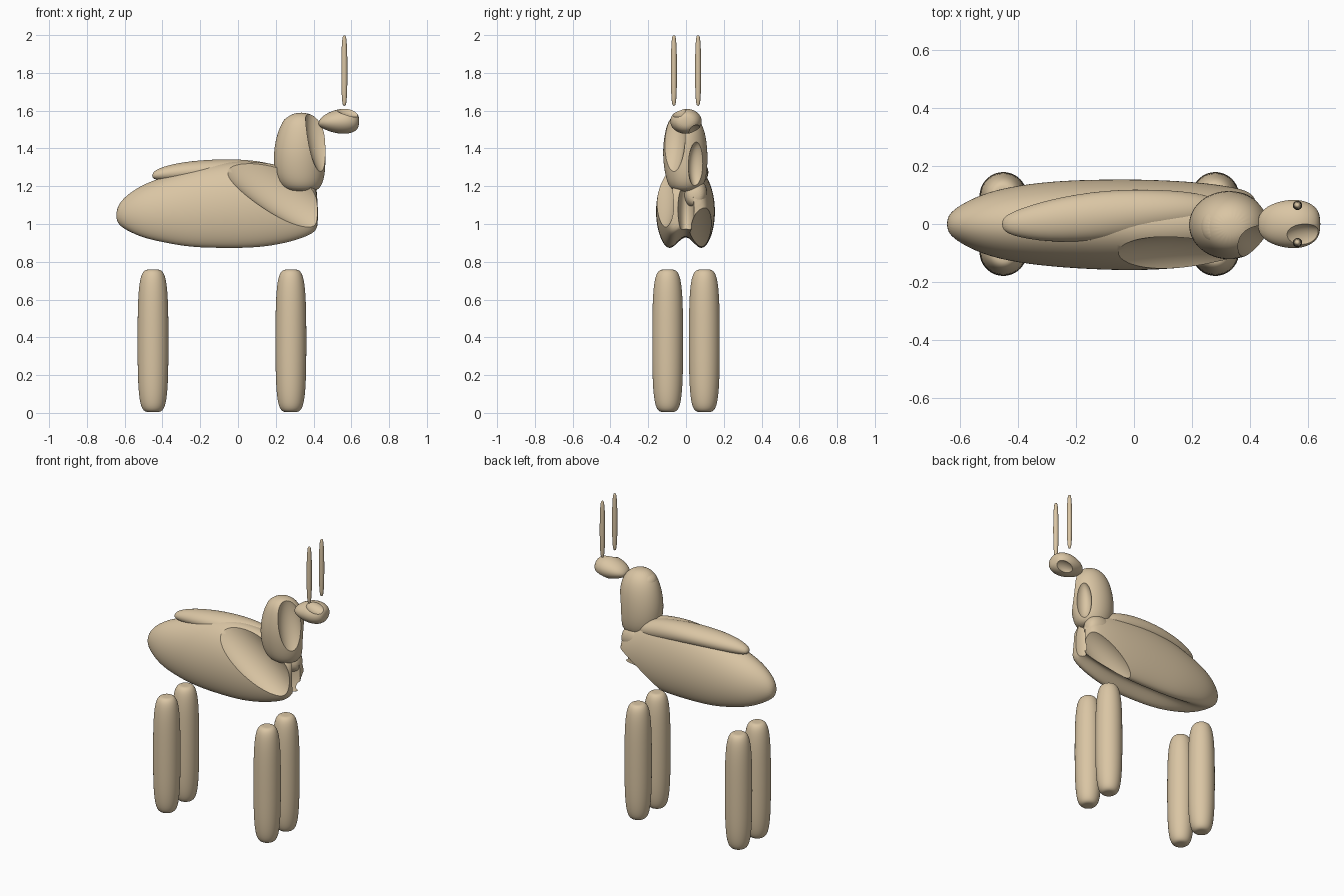
import bpy
import bmesh
import math
from mathutils import Vector, Matrix

cube = bpy.data.objects.get("Cube")
if cube:
    bpy.data.objects.remove(cube, do_unlink=True)

tan = bpy.data.materials.new("tan")
tan.use_nodes = True
tan.diffuse_color = (0.70, 0.56, 0.37, 1)
tan.node_tree.nodes["Principled BSDF"].inputs["Base Color"].default_value = tan.diffuse_color


def add_object(name, bm):
    mesh = bpy.data.meshes.new(name)
    bmesh.ops.recalc_face_normals(bm, faces=bm.faces)
    bm.to_mesh(mesh)
    bm.free()
    mesh.materials.append(tan)
    obj = bpy.data.objects.new(name, mesh)
    bpy.context.collection.objects.link(obj)
    return obj


def loft(name, rings):
    """Skin a list of equal point rings, cap the ends and subdivide."""
    bm = bmesh.new()
    loops = [[bm.verts.new(p) for p in ring] for ring in rings]
    n = len(loops[0])
    for a, b in zip(loops, loops[1:]):
        for i in range(n):
            bm.faces.new((a[i], a[(i + 1) % n], b[(i + 1) % n], b[i]))
    bm.faces.new(loops[0])
    bm.faces.new(loops[-1])
    obj = add_object(name, bm)
    sub = obj.modifiers.new("smooth", 'SUBSURF')
    sub.levels = sub.render_levels = 2
    return obj


def angles(n):
    return [math.tau * i / n for i in range(n)]


def ring_x(x, cy, w, lo, hi, groove=0.0):
    """Upright cross-section with an optional groove along its underside."""
    pts = []
    for t in angles(24):
        y, s = w * math.cos(t), math.sin(t)
        z = (lo + hi) / 2 + (hi - lo) / 2 * s
        if s < 0:
            z += groove * -s * math.exp(-(y / 0.065) ** 2)
        pts.append((x, cy + y, z))
    return pts


def ring_z(z, cx, cy, rx, ry, n=24):
    return [(cx + rx * math.cos(t), cy + ry * math.sin(t), z) for t in angles(n)]


def scoop(obj, centre, radii, pitch=0.0, yaw=0.0):
    """Carve a shallow ellipsoidal hollow."""
    bm = bmesh.new()
    bmesh.ops.create_uvsphere(bm, u_segments=48, v_segments=32, radius=1)
    place = (Matrix.Translation(centre) @ Matrix.Rotation(math.radians(yaw), 4, 'Z')
             @ Matrix.Rotation(math.radians(pitch), 4, 'Y')
             @ Matrix.Diagonal(Vector((*radii, 1))))
    bmesh.ops.transform(bm, matrix=place, verts=bm.verts)
    cutter = add_object(obj.name + "_cutter", bm)
    cutter.hide_render = True
    cut = obj.modifiers.new("scoop", 'BOOLEAN')
    cut.operation, cut.solver, cut.object = 'DIFFERENCE', 'EXACT', cutter
    return cutter


def finish(obj, cutters=()):
    """Apply modifiers, drop cutters and shade."""
    graph = bpy.context.evaluated_depsgraph_get()
    mesh = bpy.data.meshes.new_from_object(obj.evaluated_get(graph))
    obj.modifiers.clear()
    obj.data = mesh
    for c in cutters:
        bpy.data.objects.remove(c, do_unlink=True)
    bpy.ops.object.select_all(action='DESELECT')
    obj.select_set(True)
    bpy.context.view_layer.objects.active = obj
    bpy.ops.object.shade_smooth_by_angle(angle=math.radians(35))


# Body: long pod with a grooved belly, hollowed at the right shoulder,
# under the left chest and down the middle of the chest
body = loft("body", [ring_x(*s) for s in (
    (-0.645, 0, 0.02, 1.02, 1.07),
    (-0.62, 0, 0.055, 0.97, 1.13, 0.01),
    (-0.52, 0, 0.108, 0.885, 1.205, 0.05),
    (-0.40, 0, 0.135, 0.845, 1.25, 0.09),
    (-0.25, 0, 0.152, 0.805, 1.30, 0.135),
    (-0.05, -0.003, 0.159, 0.80, 1.335, 0.145),
    (0.10, -0.003, 0.156, 0.80, 1.335, 0.145),
    (0.25, 0, 0.143, 0.825, 1.31, 0.13),
    (0.36, 0, 0.125, 0.865, 1.26, 0.11),
    (0.405, 0, 0.11, 0.90, 1.21, 0.08),
    (0.425, 0, 0.08, 0.95, 1.15, 0.04))])
finish(body, [scoop(body, (0.18, -0.165, 1.24), (0.48, 0.125, 0.155), pitch=36),
              scoop(body, (0.30, 0.13, 0.92), (0.32, 0.11, 0.10), pitch=-34),
              scoop(body, (0.45, 0, 1.08), (0.09, 0.045, 0.16))])

# Back ridge: raised fold lying over the spine
finish(loft("back_ridge", [ring_x(*s) for s in (
    (-0.455, 0, 0.015, 1.245, 1.265),
    (-0.43, 0, 0.04, 1.23, 1.295),
    (-0.30, 0.01, 0.075, 1.22, 1.33),
    (-0.10, 0.03, 0.09, 1.22, 1.346),
    (0.10, 0.045, 0.075, 1.20, 1.34),
    (0.25, 0.045, 0.06, 1.18, 1.30),
    (0.33, 0.045, 0.02, 1.19, 1.24))]))

# Chest lobe below the neck
finish(loft("chest_lobe", [ring_x(*s) for s in (
    (0.20, 0.05, 0.04, 1.08, 1.20),
    (0.32, 0.05, 0.07, 1.07, 1.26),
    (0.40, 0.05, 0.055, 1.09, 1.22),
    (0.42, 0.05, 0.02, 1.12, 1.17))]))

# Neck: upright egg, hollowed on both sides of its front crest
neck = loft("neck", [ring_z(*s) for s in (
    (1.17, 0.34, 0, 0.06, 0.05),
    (1.19, 0.335, 0, 0.105, 0.09),
    (1.26, 0.327, 0, 0.137, 0.113),
    (1.38, 0.325, -0.005, 0.14, 0.122),
    (1.49, 0.335, -0.005, 0.127, 0.108),
    (1.56, 0.335, -0.01, 0.09, 0.08),
    (1.59, 0.335, -0.01, 0.035, 0.03))])
finish(neck, [scoop(neck, (0.45, -0.085, 1.43), (0.08, 0.08, 0.22), pitch=-15, yaw=-25),
              scoop(neck, (0.46, 0.065, 1.31), (0.07, 0.05, 0.13), yaw=25)])

# Nape: small bulge at the top of the neck
finish(loft("nape", [ring_z(*s) for s in (
    (1.44, 0.29, 0, 0.03, 0.03),
    (1.48, 0.285, 0, 0.055, 0.065),
    (1.54, 0.285, -0.01, 0.06, 0.068),
    (1.575, 0.30, -0.01, 0.03, 0.035))]))

# Head: small pointed pod with a dent in the brow and one under the jaw
head = loft("head", [ring_x(*s) for s in (
    (0.425, 0, 0.025, 1.52, 1.545),
    (0.455, 0, 0.063, 1.50, 1.58),
    (0.52, 0, 0.085, 1.478, 1.608),
    (0.58, 0, 0.085, 1.475, 1.614),
    (0.625, 0, 0.063, 1.49, 1.595),
    (0.642, 0, 0.03, 1.52, 1.57))])
finish(head, [scoop(head, (0.59, -0.05, 1.61), (0.085, 0.05, 0.04), pitch=15),
              scoop(head, (0.59, 0.06, 1.485), (0.08, 0.045, 0.035), pitch=-15)])

# Legs and antlers: rounded rods mirrored left and right
for side, y in (("left", 1), ("right", -1)):
    for end, x in (("front", 0.28), ("back", -0.45)):
        profile = ((0.004, 0.025), (0.006, 0.045), (0.03, 0.066), (0.11, 0.079),
                   (0.25, 0.084), (0.51, 0.084), (0.65, 0.079), (0.73, 0.066),
                   (0.757, 0.045), (0.759, 0.025))
        finish(loft(f"{end}_{side}_leg",
                    [ring_z(z, x, 0.097 * y, r, r, 16) for z, r in profile]))
    profile = ((1.625, 0.006), (1.64, 0.012), (1.72, 0.017),
               (1.90, 0.017), (1.985, 0.012), (2.0, 0.006))
    finish(loft(f"{side}_antler",
                [ring_z(z, 0.563, 0.064 * y, r, r, 12) for z, r in profile]))
